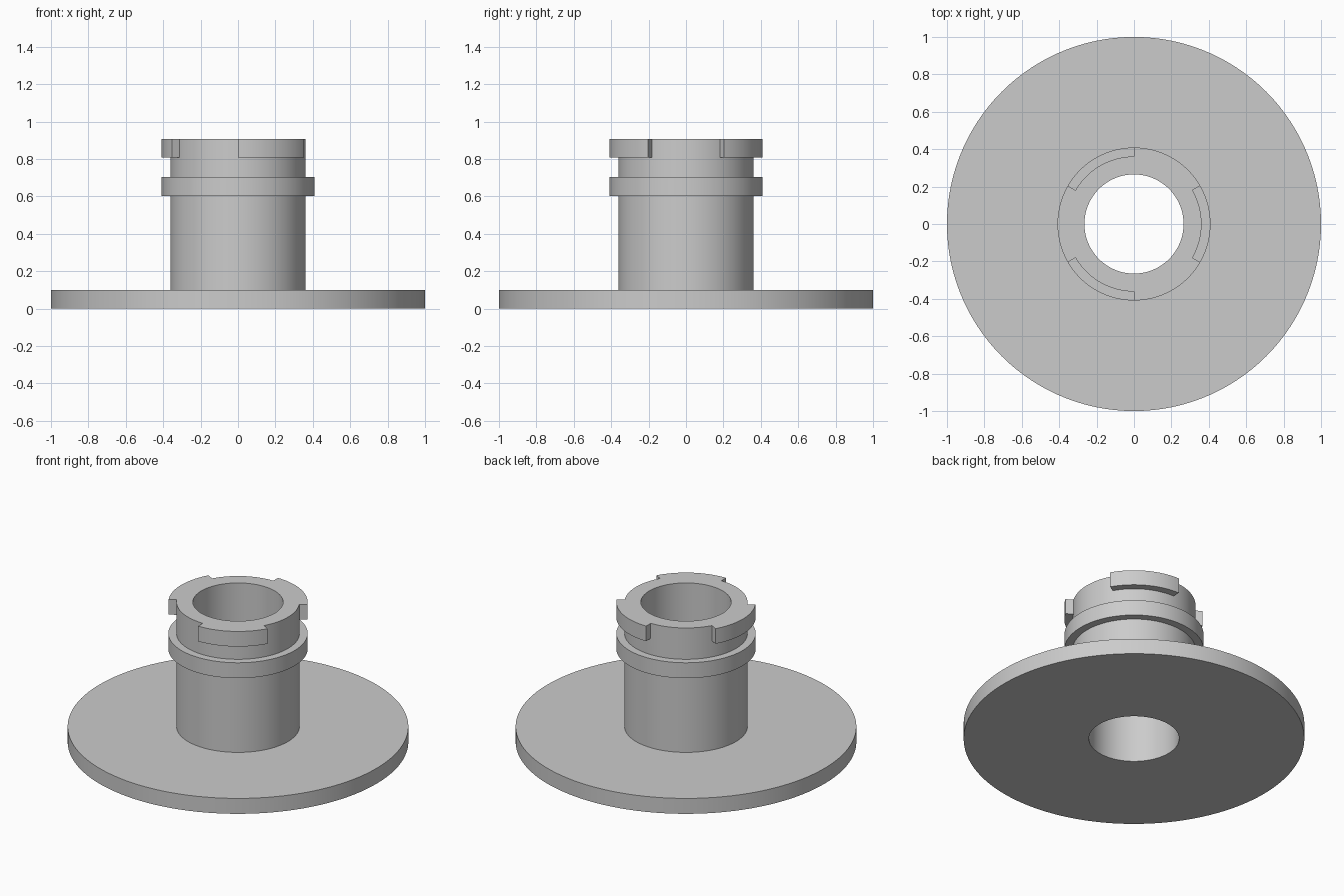
import bpy, bmesh
from math import cos, sin, pi, degrees, atan2, radians

cube = bpy.data.objects.get("Cube")
if cube:
    bpy.data.objects.remove(cube, do_unlink=True)

SEGMENTS = 120
BORE, NECK, COLLAR, TOP = 0.265, 0.361, 0.409, 0.906

grey = bpy.data.materials.new("light grey")
grey.use_nodes = True
grey.diffuse_color = (0.6, 0.6, 0.6, 1)
grey.node_tree.nodes["Principled BSDF"].inputs["Base Color"].default_value = (0.6, 0.6, 0.6, 1)

# Closed cross-section: base disc, neck, collar, lug band, bore
profile = [(BORE, 0), (1, 0), (1, 0.1), (NECK, 0.1), (NECK, 0.603),
           (COLLAR, 0.603), (COLLAR, 0.703), (NECK, 0.703),
           (NECK, 0.808), (NECK, TOP), (BORE, TOP)]
LUG_BAND = 8

bm = bmesh.new()
rings = []
for i in range(SEGMENTS):
    a = 2 * pi * i / SEGMENTS
    rings.append([bm.verts.new((r * cos(a), r * sin(a), z)) for r, z in profile])

lug_faces = []
n = len(profile)
for i in range(SEGMENTS):
    here, there = rings[i], rings[(i + 1) % SEGMENTS]
    for j in range(n):
        k = (j + 1) % n
        face = bm.faces.new((here[j], there[j], there[k], here[k]))
        if j == LUG_BAND:
            c = face.calc_center_median()
            # Three lugs, each 60 degrees wide, with equal gaps between
            if (degrees(atan2(c.y, c.x)) - 30) % 120 < 60:
                lug_faces.append(face)

# Push the lugs out to the collar radius
result = bmesh.ops.extrude_face_region(bm, geom=lug_faces)
for v in result["geom"]:
    if isinstance(v, bmesh.types.BMVert):
        v.co.x *= COLLAR / NECK
        v.co.y *= COLLAR / NECK
bmesh.ops.recalc_face_normals(bm, faces=bm.faces)

mesh = bpy.data.meshes.new("flanged_lock_tube")
bm.to_mesh(mesh)
bm.free()
mesh.materials.append(grey)
tube = bpy.data.objects.new("flanged_lock_tube", mesh)
bpy.context.collection.objects.link(tube)

# Smooth round walls, crisp edges
bpy.ops.object.select_all(action="DESELECT")
tube.select_set(True)
bpy.context.view_layer.objects.active = tube
bpy.ops.object.shade_smooth_by_angle(angle=radians(30))
